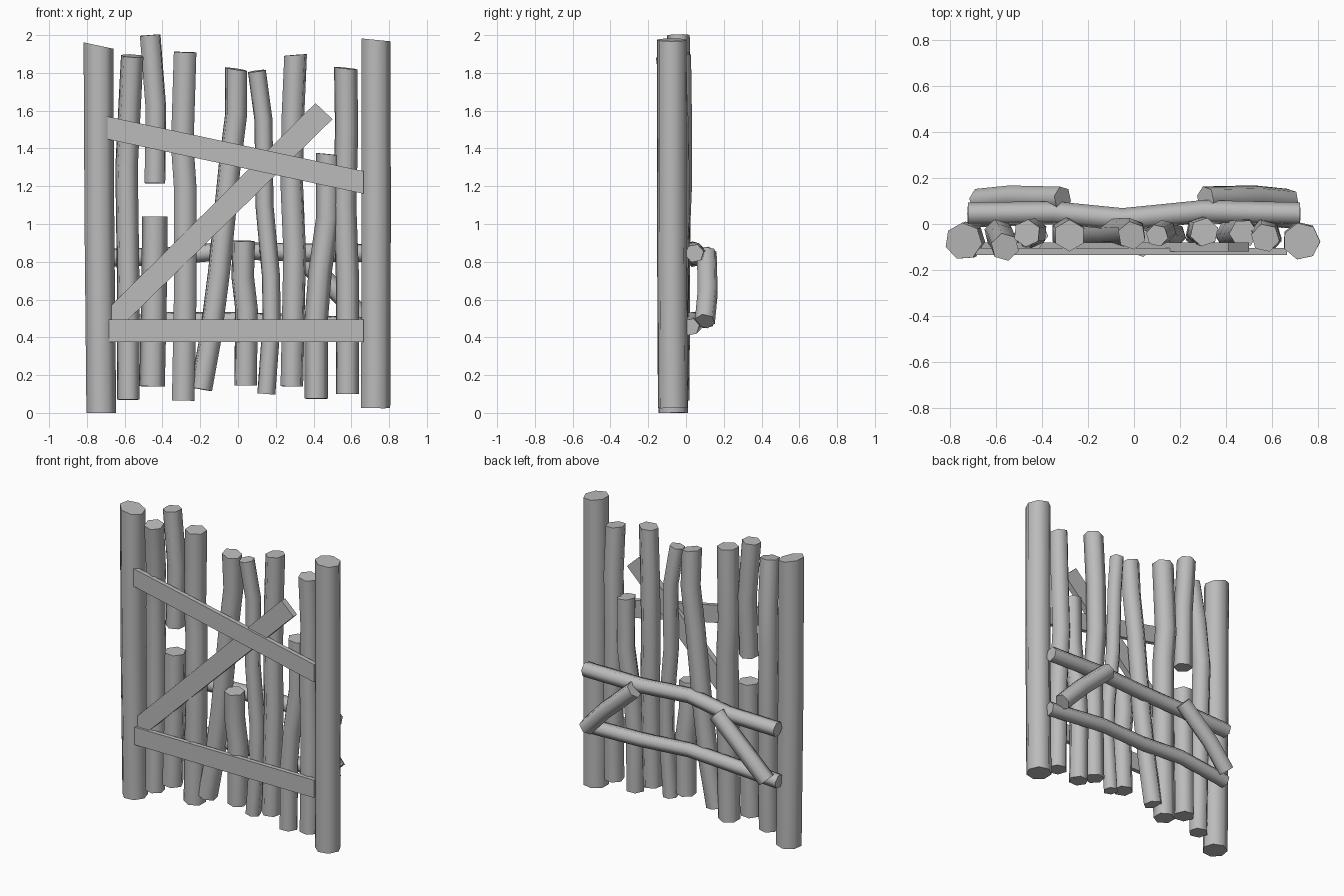
import bpy, bmesh, math, random
from mathutils import Vector

random.seed(4)
cube = bpy.data.objects.get("Cube")
if cube:
    bpy.data.objects.remove(cube, do_unlink=True)

GREY = (0.5, 0.5, 0.5, 1)
wood = bpy.data.materials.new("weathered grey wood")
wood.use_nodes = True
wood.diffuse_color = GREY
wood.node_tree.nodes["Principled BSDF"].inputs["Base Color"].default_value = GREY


def finish(name, bm, smooth):
    bmesh.ops.recalc_face_normals(bm, faces=bm.faces)
    mesh = bpy.data.meshes.new(name)
    bm.to_mesh(mesh)
    bm.free()
    mesh.materials.append(wood)
    obj = bpy.data.objects.new(name, mesh)
    bpy.context.collection.objects.link(obj)
    if smooth:
        bpy.ops.object.select_all(action='DESELECT')
        obj.select_set(True)
        bpy.context.view_layer.objects.active = obj
        bpy.ops.object.shade_smooth_by_angle(angle=math.radians(62))
    return obj


def log(name, path, radius, sides=6, turn=0.0, slope=0.0):
    """Faceted log swept along a path; slope cuts the last end at an angle."""
    pts = [Vector(p) for p in path]
    base = (pts[-1] - pts[0]).normalized()
    frame = base.to_track_quat('Z', 'Y')
    bm = bmesh.new()
    rings = []
    for i, p in enumerate(pts):
        tangent = (pts[min(i + 1, len(pts) - 1)] - pts[max(i - 1, 0)]).normalized()
        bend = base.rotation_difference(tangent)
        ring = []
        for k in range(sides):
            a = turn + math.tau * k / sides
            off = bend @ (frame @ Vector((math.cos(a), math.sin(a), 0))) * radius
            if i == len(pts) - 1:
                off += tangent * slope * off.x
            ring.append(bm.verts.new(p + off))
        rings.append(ring)
    for low, high in zip(rings, rings[1:]):
        for k in range(sides):
            n = (k + 1) % sides
            bm.faces.new((low[k], low[n], high[n], high[k]))
    bm.faces.new(rings[0])
    bm.faces.new(rings[-1])
    return finish(name, bm, True)


def plank(name, outline, front, back):
    """Flat board from an outline in x and z."""
    bm = bmesh.new()
    face = bm.faces.new([bm.verts.new((x, front, z)) for x, z in outline])
    new = bmesh.ops.extrude_face_region(bm, geom=[face])["geom"]
    bmesh.ops.translate(bm, vec=(0, back - front, 0),
                        verts=[v for v in new if isinstance(v, bmesh.types.BMVert)])
    return finish(name, bm, False)


# Gate posts
log("right_post", [(-.725, -.07, 0), (-.735, -.075, 1), (-.74, -.075, 1.945)], .081, 7, .2, -.22)
log("left_post", [(.725, -.07, .025), (.728, -.075, 1), (.727, -.075, 1.975)], .081, 7, .5, -.1)

# Upright logs, from the bottom up
log("upright_1", [(-.58, -.06, .07), (-.58, -.05, .6), (-.59, -.04, 1.3),
                  (-.575, -.06, 1.6), (-.56, -.1, 1.89)], .062, 6, .3)
log("upright_2_lower", [(-.455, -.05, .14), (-.445, -.045, .6), (-.44, -.045, 1.04)], .068, 6, .1)
log("upright_2_upper", [(-.44, -.045, 1.215), (-.435, -.035, 1.62), (-.465, -.04, 2)], .06, 6, .1)
log("upright_3", [(-.29, -.05, .065), (-.28, -.05, .6), (-.28, -.045, 1.2),
                  (-.295, -.04, 1.42), (-.28, -.05, 1.91)], .069, 6)
log("upright_4", [(-.195, -.045, .125), (-.145, -.04, .4), (-.1, -.04, .75),
                  (-.045, -.035, 1.3), (-.01, -.035, 1.58), (-.01, -.05, 1.82)], .062, 6, .2, -.15)
log("upright_5_short", [(.04, -.06, .145), (.045, -.065, .55), (.025, -.07, .72), (.03, -.08, .91)],
    .064, 6, .1)
log("upright_6", [(.15, -.05, .1), (.178, -.05, .48), (.175, -.045, .72), (.14, -.04, 1.1),
                  (.135, -.03, 1.55), (.1, -.05, 1.81)], .049, 6, .3)
log("upright_7", [(.285, -.05, .14), (.3, -.045, .85), (.285, -.03, 1.2),
                  (.29, -.03, 1.55), (.305, -.035, 1.895)], .063, 6, .2, .12)
log("upright_8", [(.415, -.05, .075), (.415, -.045, .5), (.435, -.04, .75),
                  (.475, -.035, 1.03), (.475, -.04, 1.37)], .062, 6, .4, -.1)
log("upright_9", [(.58, -.06, .1), (.58, -.05, .7), (.565, -.04, 1.1),
                  (.575, -.045, 1.5), (.57, -.06, 1.825)], .063, 6, .3, -.12)

# Front boards
plank("upper_board", [(-.695, 1.45), (.665, 1.16), (.665, 1.28), (-.695, 1.57)], -.135, -.105)
plank("lower_board", [(-.71, .375), (.665, .375), (.665, .495), (-.71, .495)], -.135, -.105)
plank("diagonal_board", [(-.67, .49), (-.585, .49), (.5, 1.555), (.41, 1.64), (-.67, .57)],
      -.12, -.08)

# Rails across the back
log("upper_rail", [(-.72, .045, .82), (-.35, .05, .83), (-.05, .02, .86),
                   (.3, .055, .85), (.72, .045, .845)], .05, 6, .2)
log("lower_rail", [(-.72, .03, .46), (-.35, .045, .49), (-.05, .02, .49),
                   (.3, .05, .48), (.72, .025, .455)], .047, 6, .2)

# Slanted braces on the rails
for side, word in ((-1, "right"), (1, "left")):
    log(word + "_brace", [(side * .675, .1, .485), (side * .53, .115, .64), (side * .31, .11, .84)],
        .055, 6, .3)
